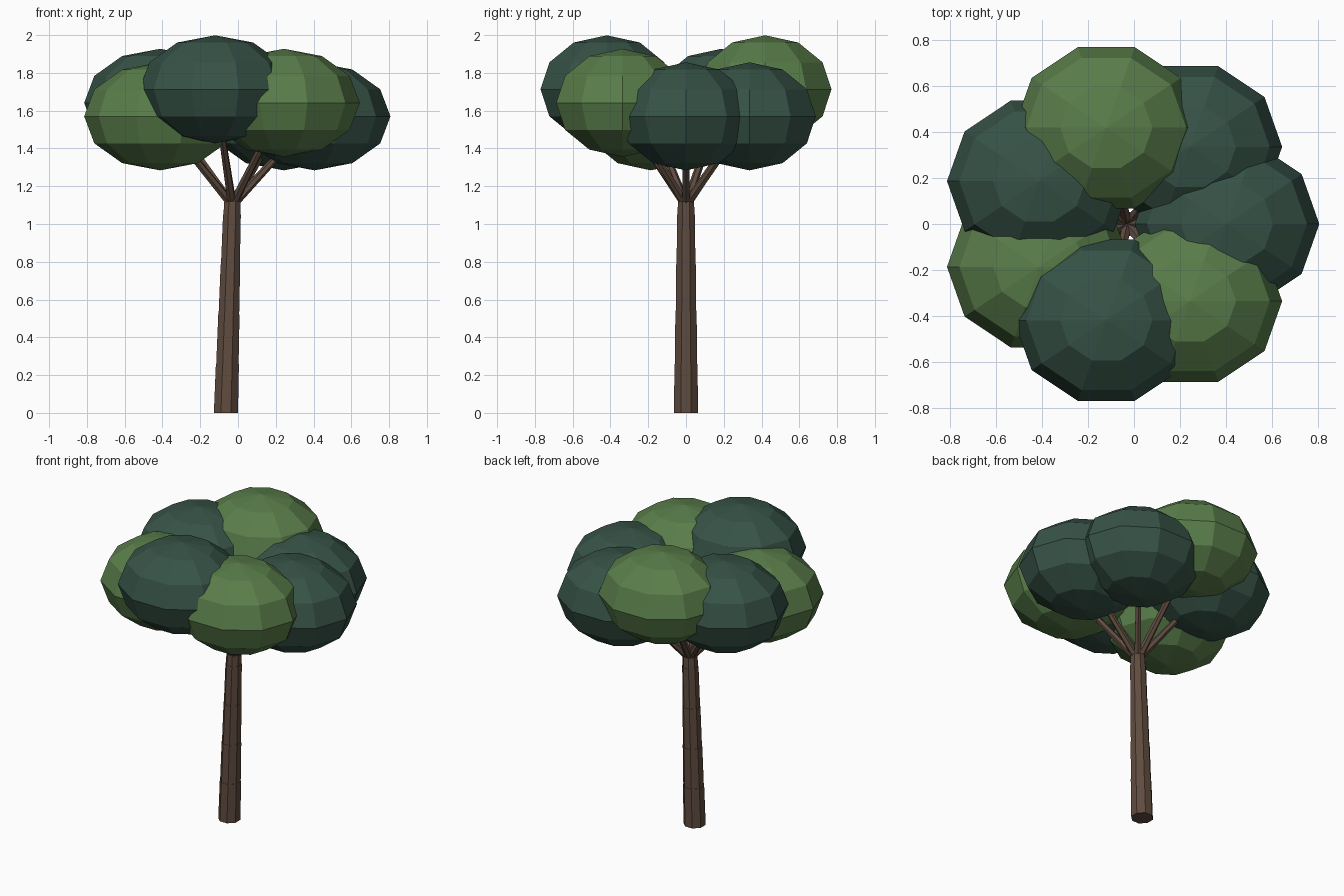
import bpy, bmesh
from math import sin, cos, pi
from mathutils import Vector

if "Cube" in bpy.data.objects:
    bpy.data.objects.remove(bpy.data.objects["Cube"])


def material(name, rgb):
    m = bpy.data.materials.new(name)
    m.diffuse_color = (*rgb, 1)
    m.use_nodes = True
    m.node_tree.nodes["Principled BSDF"].inputs["Base Color"].default_value = m.diffuse_color
    return m


BARK = material("bark", (0.115, 0.072, 0.05))
DARK = material("dark_leaves", (0.037, 0.085, 0.062))
LIGHT = material("light_leaves", (0.10, 0.205, 0.068))


def finish(bm, name, mat):
    bmesh.ops.recalc_face_normals(bm, faces=bm.faces)
    mesh = bpy.data.meshes.new(name)
    bm.to_mesh(mesh)
    bm.free()
    mesh.materials.append(mat)
    ob = bpy.data.objects.new(name, mesh)
    bpy.context.collection.objects.link(ob)


def loft(bm, rings):
    """Skin a list of closed point rings and cap both ends."""
    loops = [[bm.verts.new(p) for p in r] for r in rings]
    n = len(loops[0])
    for a, b in zip(loops, loops[1:]):
        for i in range(n):
            j = (i + 1) % n
            bm.faces.new((a[i], a[j], b[j], b[i]))
    bm.faces.new(loops[0])
    bm.faces.new(loops[-1])


def ring(center, r, n, u=Vector((1, 0, 0)), v=Vector((0, 1, 0)), offset=0.5):
    angles = [2 * pi * (i + offset) / n for i in range(n)]
    return [center + u * (r * cos(a)) + v * (r * sin(a)) for a in angles]


# Leaning trunk: stacked, slightly stepped octagonal segments
def trunk_center(z):
    return Vector((-0.064 + 0.034 * z / 1.12, 0, z))


bm = bmesh.new()
levels = [0, 0.26, 0.52, 0.785, 1.05, 1.12]
radii = [0.069, 0.064, 0.059, 0.054, 0.049]
for z0, z1, r in zip(levels, levels[1:], radii):
    loft(bm, [ring(trunk_center(z0), r, 8), ring(trunk_center(z1), r - 0.003, 8)])
finish(bm, "trunk", BARK)

# Seven leaf clumps in a ring, each on its own branch
fork = Vector((-0.03, 0, 1.1))
for j in range(7):
    a = -2 * pi * j / 7
    c = Vector((-0.025 + 0.43 * cos(a), 0.43 * sin(a), 1.57 + 0.0715 * (j % 3)))

    bm = bmesh.new()
    bmesh.ops.create_uvsphere(bm, u_segments=10, v_segments=6, radius=1)
    for v in bm.verts:  # turn so a corner points along x, then squash
        x, y, z = v.co
        v.co = c + Vector((0.402 * y, -0.369 * x, 0.286 * z))
    finish(bm, f"leaf_clump_{j + 1}", LIGHT if j % 2 else DARK)

    tip = fork.lerp(c, 0.85)
    d = (tip - fork).normalized()
    u = d.cross(Vector((0, 0, 1))).normalized()
    w = d.cross(u)
    bm = bmesh.new()
    loft(bm, [ring(fork, 0.024, 6, u, w), ring(tip, 0.016, 6, u, w)])
    finish(bm, f"branch_{j + 1}", BARK)
